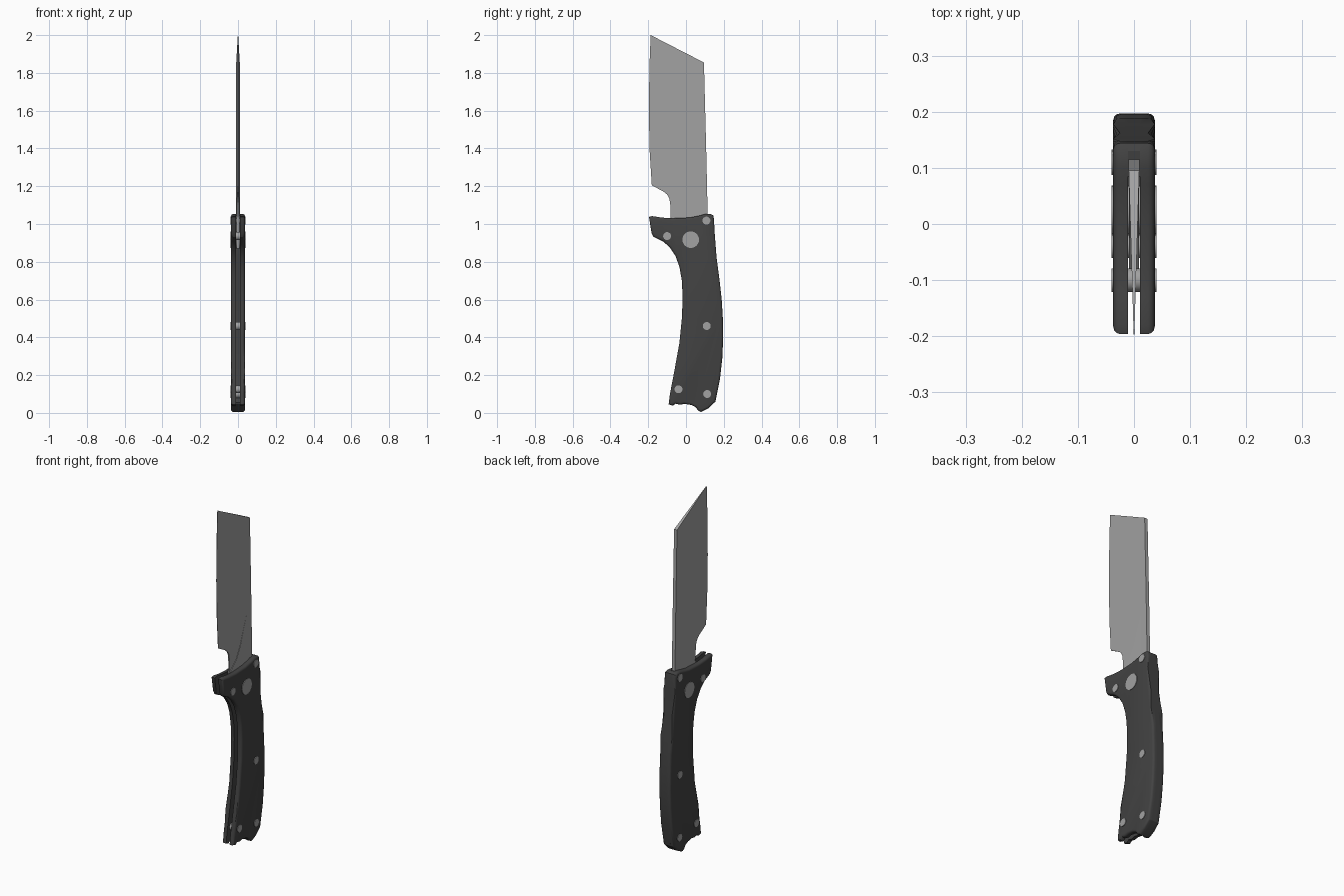
import bpy, bmesh, math
from mathutils import Matrix

cube = bpy.data.objects.get("Cube")
if cube:
    bpy.data.objects.remove(cube, do_unlink=True)


def material(name, colour, rough):
    m = bpy.data.materials.new(name)
    m.use_nodes = True
    m.diffuse_color = (*colour, 1)
    bsdf = m.node_tree.nodes["Principled BSDF"]
    bsdf.inputs["Base Color"].default_value = (*colour, 1)
    bsdf.inputs["Roughness"].default_value = rough
    return m


STEEL = material("steel grey", (0.36, 0.36, 0.36), 0.4)
BLACK = material("handle charcoal", (0.055, 0.055, 0.055), 0.6)


def finish(bm, name, mat, smooth=True):
    bmesh.ops.recalc_face_normals(bm, faces=bm.faces)
    mesh = bpy.data.meshes.new(name)
    bm.to_mesh(mesh)
    bm.free()
    mesh.materials.append(mat)
    ob = bpy.data.objects.new(name, mesh)
    bpy.context.collection.objects.link(ob)
    if smooth:
        bpy.ops.object.select_all(action='DESELECT')
        ob.select_set(True)
        bpy.context.view_layer.objects.active = ob
        bpy.ops.object.shade_smooth_by_angle(angle=math.radians(32))
    return ob


def slab(outline, x0, x1):
    """Extrude a (y, z) outline between two x positions."""
    bm = bmesh.new()
    face = bm.faces.new([bm.verts.new((x0, y, z)) for y, z in outline])
    out = bmesh.ops.extrude_face_region(bm, geom=[face])
    for v in out["geom"]:
        if isinstance(v, bmesh.types.BMVert):
            v.co.x = x1
    return bm


# Handle outline in pieces, as (y, z)
top = [(-.196, 1.038), (-.18, 1.042), (-.13, 1.034), (-.07, 1.03), (.02, 1.034),
       (.07, 1.044), (.1, 1.052)]
back = [(.13, 1.053), (.144, 1.046), (.148, 1.025), (.152, .95), (.162, .82),
        (.178, .7), (.189, .6), (.195, .5), (.197, .4), (.192, .29), (.18, .18),
        (.156, .06), (.12, .025), (.08, .005)]
bottom = [(.064, .012), (.05, .032), (.028, .042), (-.01, .048), (-.03, .043),
          (-.055, .049), (-.07, .038), (-.092, .045)]
front = [(-.085, .1), (-.062, .22), (-.035, .37), (-.021, .51), (-.018, .62),
         (-.022, .7), (-.034, .77), (-.055, .83), (-.085, .875), (-.12, .907),
         (-.172, .932), (-.182, .95)]

# Two handle scales with rounded outer rims
for side, name in ((1, "left_scale"), (-1, "right_scale")):
    bm = slab(top + back + bottom + front, side * .011, side * .037)
    rim = [e for e in bm.edges if all(abs(v.co.x) > .03 for v in e.verts)]
    bmesh.ops.bevel(bm, geom=rim, offset=.012, segments=3, profile=.5,
                    affect='EDGES', clamp_overlap=True)
    finish(bm, name, BLACK)

# Spacer closing the spine of the handle
inner = [(y - .045, max(z, .05) - .005) for y, z in reversed(back)]
finish(slab(back + inner, -.0112, .0112), "back_spacer", BLACK)

# Blade, tapering from the spine to the edge
blade = [(.1, .87), (.115, 1.03), (.108, 1.35), (.095, 1.855), (-.187, 2.0),
         (-.193, 1.85), (-.197, 1.6), (-.192, 1.38), (-.181, 1.205), (-.12, 1.172),
         (-.1, 1.156), (-.088, 1.135), (-.083, 1.1), (-.081, 1.03), (-.06, .87)]
bm = slab(blade, -1, 1)
for v in bm.verts:
    v.co.x *= .0006 + .0094 * (v.co.y + .197) / .312
finish(bm, "blade", STEEL, False)

# Flat tang that fades into the ground faces
tang = [(.1, .87), (.114, 1.03), (.107, 1.38), (.075, 1.33), (.04, 1.24),
        (.01, 1.15), (-.025, 1.085), (-.08, 1.034), (-.06, .87)]
finish(slab(tang, -.0085, .0085), "tang", STEEL, False)

# Pivot and pins running through both scales
pins = {"pivot": (.025, .917, .044), "stop_pin": (-.1, .936, .021),
        "spine_pin": (.108, 1.018, .021), "middle_pin": (.11, .46, .021),
        "lower_front_pin": (-.04, .125, .021), "lower_back_pin": (.112, .1, .021)}
for name, (y, z, r) in pins.items():
    bm = bmesh.new()
    bmesh.ops.create_cone(bm, cap_ends=True, segments=24, radius1=r, radius2=r,
                          depth=.08, matrix=Matrix.Translation((0, y, z))
                          @ Matrix.Rotation(math.pi / 2, 4, 'Y'))
    finish(bm, name, STEEL)
